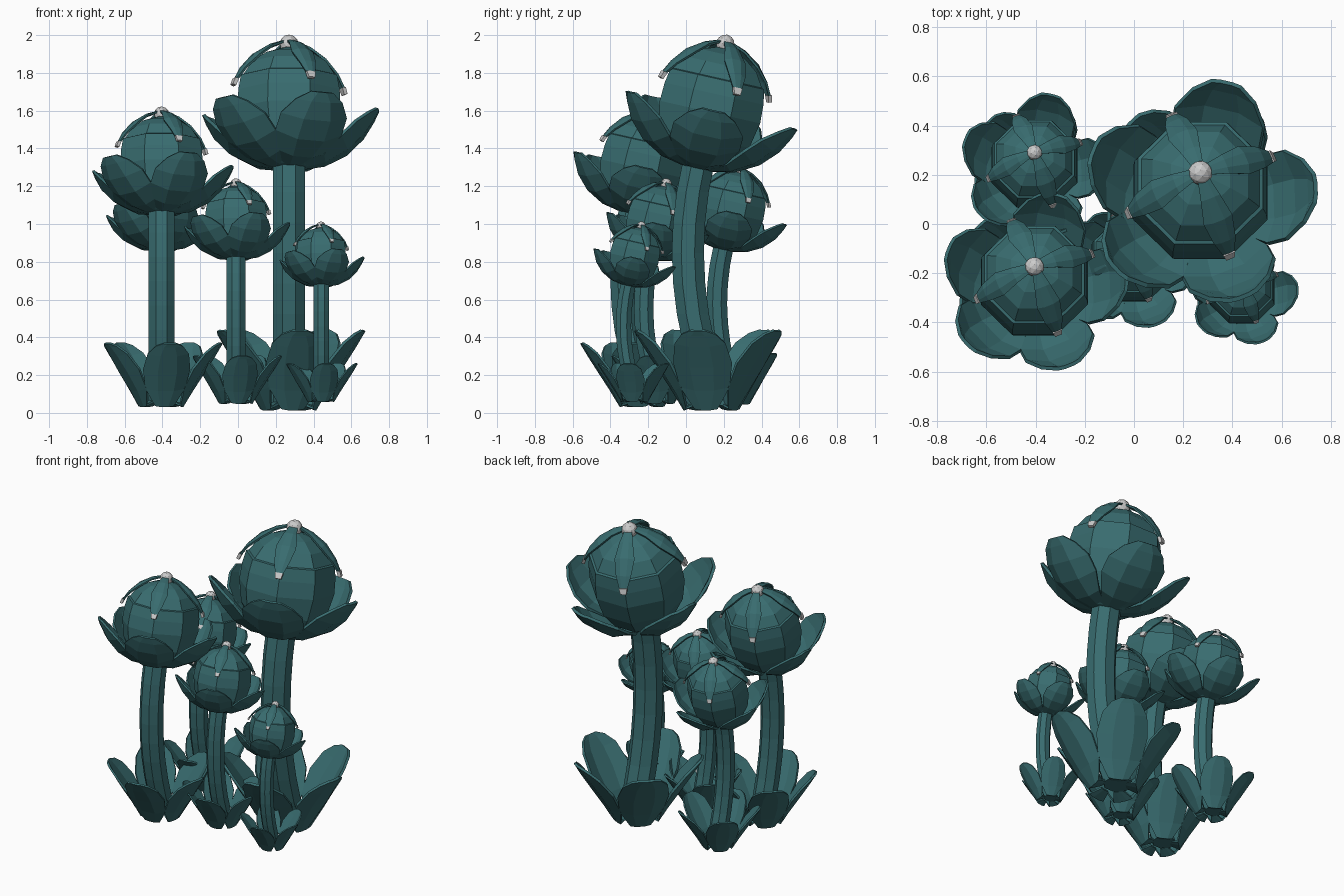
import bpy, bmesh, math
from mathutils import Vector, Matrix

if "Cube" in bpy.data.objects:
    bpy.data.objects.remove(bpy.data.objects["Cube"])

teal = bpy.data.materials.new("teal")
teal.diffuse_color = (0.04, 0.15, 0.16, 1)
teal.use_nodes = True
teal.node_tree.nodes["Principled BSDF"].inputs["Base Color"].default_value = teal.diffuse_color

TILT = 0.222                                   # backward lean of the head


def stem_y(z):
    return -0.19 + 0.25 * (z - 0.85) ** 2


def finish(bm, name, matrix, thickness=0, coloured=True):
    bmesh.ops.recalc_face_normals(bm, faces=bm.faces)
    me = bpy.data.meshes.new(name)
    bm.to_mesh(me)
    bm.free()
    if coloured:
        me.materials.append(teal)
    ob = bpy.data.objects.new(name, me)
    bpy.context.collection.objects.link(ob)
    ob.matrix_world = matrix
    if thickness:
        mod = ob.modifiers.new("thickness", 'SOLIDIFY')
        mod.thickness = thickness
        mod.offset = 0
    return ob


def blades(name, stations, cup, angles, matrix, thickness, coloured=True):
    """Ring of curved blades; stations are (radius, height, half width)."""
    bm = bmesh.new()
    us = (-1, -0.4, 0.4, 1)
    wmax = max(s[2] for s in stations)
    for angle in angles:
        rot = Matrix.Rotation(math.radians(angle), 3, 'Z')
        rows = []
        for i, (r, h, w) in enumerate(stations):
            a = stations[max(i - 1, 0)]
            b = stations[min(i + 1, len(stations) - 1)]
            n = Vector((a[1] - b[1], 0, b[0] - a[0])).normalized()
            rows.append([bm.verts.new(rot @ (Vector((r, u * w, h)) + n * cup * (u * w / wmax) ** 2))
                         for u in us])
        for p, q in zip(rows, rows[1:]):
            for j in range(3):
                bm.faces.new((p[j], p[j + 1], q[j + 1], q[j]))
    return finish(bm, name, matrix, thickness, coloured)


def tube(name, rings, sides, matrix):
    """Skin of rings given as (y, z, radius), capped at both ends."""
    bm = bmesh.new()
    loops = []
    for y, z, r in rings:
        loops.append([bm.verts.new((r * math.cos((k + 0.5) * math.tau / sides),
                                    y + r * math.sin((k + 0.5) * math.tau / sides), z))
                      for k in range(sides)])
    for a, b in zip(loops, loops[1:]):
        for k in range(sides):
            m = (k + 1) % sides
            bm.faces.new((a[k], a[m], b[m], b[k]))
    bm.faces.new(loops[0])
    bm.faces.new(loops[-1])
    return finish(bm, name, matrix)


LEAF = [(0.07, 0.05, 0.03), (0.14, 0.02, 0.06), (0.20, 0.12, 0.13), (0.28, 0.24, 0.155),
        (0.35, 0.35, 0.135), (0.385, 0.41, 0.09), (0.40, 0.435, 0.04)]
PETAL = [(0.07, 0.0, 0.06), (0.19, 0.02, 0.13), (0.31, 0.08, 0.185),
         (0.40, 0.17, 0.185), (0.45, 0.26, 0.13), (0.47, 0.31, 0.06)]
SEPAL = [(0.02, 0.685, 0.02), (0.11, 0.655, 0.04), (0.20, 0.60, 0.06),
         (0.27, 0.52, 0.045), (0.305, 0.455, 0.025)]
SEPAL_TIP = [(0.305, 0.455, 0.025), (0.318, 0.42, 0.018)]
BULB = [(0, 0.0, 0.11), (0, 0.05, 0.2), (0, 0.16, 0.265), (0, 0.30, 0.295), (0, 0.40, 0.29),
        (0, 0.48, 0.275), (0, 0.485, 0.26), (0, 0.56, 0.21), (0, 0.615, 0.13), (0, 0.645, 0.04)]


def plant(x, y, s):
    base = Matrix.Translation((x, y, 0.1 * (1 - s))) @ Matrix.Scale(s, 4)
    head = base @ Matrix.Translation((0, stem_y(1.3), 1.3)) @ Matrix.Rotation(-TILT, 4, 'X')
    foot = base @ Matrix.Translation((0, stem_y(0.1) - 0.02, 0))
    # bowed stem
    zs = [0.04 + 1.29 * i / 8 for i in range(9)]
    tube("stem", [(stem_y(z), z, 0.092) for z in zs], 8, base)
    # foliage at the foot
    blades("base_leaves", LEAF, 0.05, [-10 + 72 * k for k in range(5)], foot, 0.016)
    # flower head
    tube("bulb", BULB, 8, head)
    blades("outer_petals", PETAL, 0.07, (2, 77, 158, 223, 292), head, 0.018)
    sepal_angles = (22, 112, 202, 292)
    blades("sepals", SEPAL, -0.02, sepal_angles, head, 0.012)
    blades("sepal_tips", SEPAL_TIP, 0, sepal_angles, head, 0.02, False)
    # knob on top
    bm = bmesh.new()
    bmesh.ops.create_icosphere(bm, subdivisions=2, radius=0.05)
    finish(bm, "knob", head @ Matrix.Translation((0, 0, 0.67)), coloured=False)


for spot in ((0.27, 0.2, 1.0), (-0.405, -0.18, 0.8), (-0.405, 0.285, 0.64),
             (-0.01, -0.11, 0.6), (0.44, -0.24, 0.48)):
    plant(*spot)
